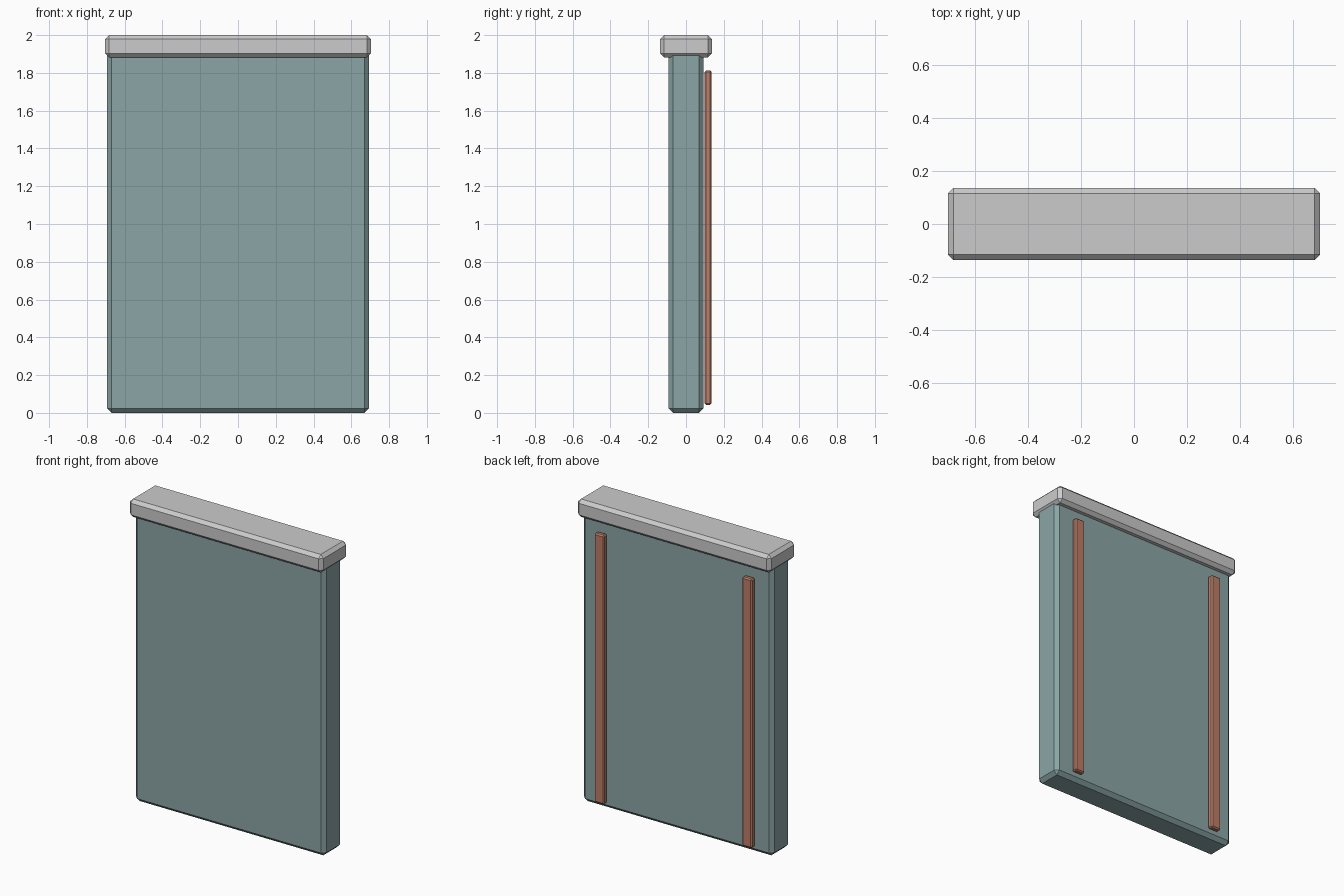
import bpy
import bmesh

if "Cube" in bpy.data.objects:
    bpy.data.objects.remove(bpy.data.objects["Cube"])


def material(name, rgb):
    m = bpy.data.materials.new(name)
    m.diffuse_color = (*rgb, 1)
    m.use_nodes = True
    m.node_tree.nodes["Principled BSDF"].inputs["Base Color"].default_value = m.diffuse_color
    return m


def chamfered_box(name, lo, hi, chamfer, mat=None):
    """Box from corner lo to corner hi with flat one-segment bevels."""
    bm = bmesh.new()
    bmesh.ops.create_cube(bm, size=1)
    for v in bm.verts:
        v.co = [(a + b) / 2 + c * (b - a) for a, b, c in zip(lo, hi, v.co)]
    bmesh.ops.bevel(bm, geom=bm.edges[:], offset=chamfer, segments=1,
                    profile=0.5, affect='EDGES')
    mesh = bpy.data.meshes.new(name)
    bm.to_mesh(mesh)
    bm.free()
    ob = bpy.data.objects.new(name, mesh)
    bpy.context.collection.objects.link(ob)
    if mat:
        mesh.materials.append(mat)
    return ob


teal = material("teal_panel", (0.26, 0.38, 0.38))
copper = material("copper_strip", (0.51, 0.21, 0.14))

# Main slab, its top tucked inside the cap
chamfered_box("panel", (-0.693, -0.093, 0), (0.693, 0.093, 1.93), 0.024, teal)

# Overhanging cap along the top
chamfered_box("cap", (-0.704, -0.137, 1.882), (0.704, 0.137, 2.0), 0.021)

# Two upright strips on the back
for side, x in (("left", -0.538), ("right", 0.538)):
    chamfered_box(f"back_strip_{side}", (x - 0.036, 0.099, 0.043),
                  (x + 0.036, 0.136, 1.812), 0.008, copper)
